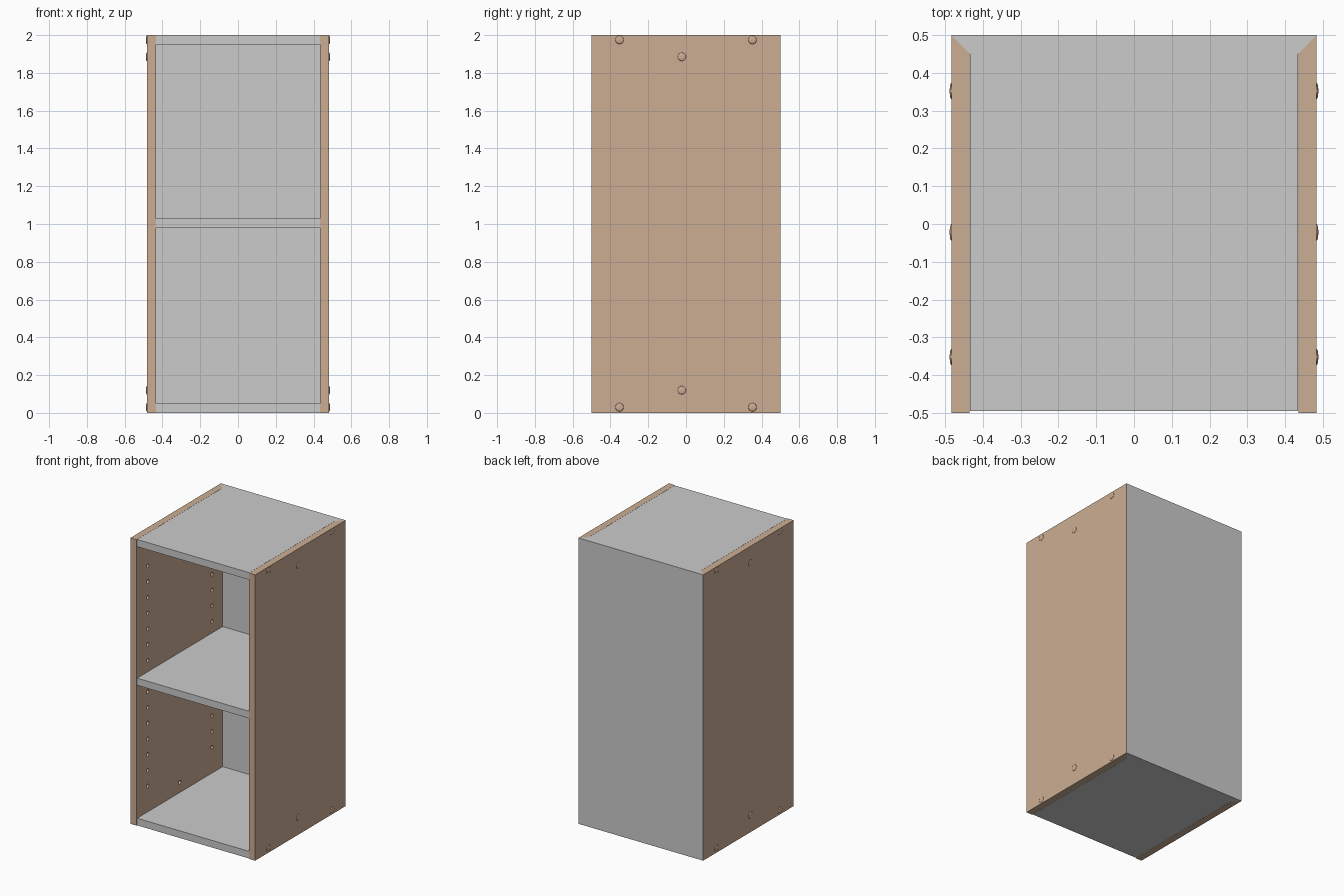
import bpy, bmesh, math
from mathutils import Matrix

if "Cube" in bpy.data.objects:
    bpy.data.objects.remove(bpy.data.objects["Cube"])


def material(name, rgb):
    m = bpy.data.materials.new(name)
    m.diffuse_color = (*rgb, 1)
    m.use_nodes = True
    m.node_tree.nodes["Principled BSDF"].inputs["Base Color"].default_value = m.diffuse_color
    return m


WOOD = material("light_wood", (0.60, 0.42, 0.295))
GREY = material("pale_grey", (0.60, 0.60, 0.60))

OUT, INN = 0.483, 0.435        # outer and inner half widths
Y0, Y1, YB = -0.5, 0.45, 0.5   # front, inner back, outer back
MID = -0.022                   # middle of the inner depth


def add_object(name, bm, mat):
    bmesh.ops.recalc_face_normals(bm, faces=bm.faces)
    me = bpy.data.meshes.new(name)
    bm.to_mesh(me)
    bm.free()
    me.materials.append(mat)
    ob = bpy.data.objects.new(name, me)
    bpy.context.collection.objects.link(ob)
    return ob


def board(name, outline, z0, z1, mat):
    """Extrude a plan outline from z0 to z1."""
    bm = bmesh.new()
    face = bm.faces.new([bm.verts.new((x, y, z0)) for x, y in outline])
    top = bmesh.ops.extrude_face_region(bm, geom=[face])["geom"]
    verts = [v for v in top if isinstance(v, bmesh.types.BMVert)]
    bmesh.ops.translate(bm, vec=(0, 0, z1 - z0), verts=verts)
    return add_object(name, bm, mat)


# back panel with mitred edges
board("back_panel", [(-INN, Y1), (INN, Y1), (OUT, YB), (-OUT, YB)], 0, 2, GREY)

# bottom, shelf and top boards
W = INN - 0.001
plan = [(-W, -0.495), (W, -0.495), (W, Y1), (-W, Y1)]
for name, z in (("bottom_board", 0), ("middle_shelf", 0.98), ("top_board", 1.95)):
    board(name, plan, z, z + 0.05, GREY)

# positions of the shelf pin holes and the bolts, as (y, z)
bolts = [(y, z) for z in (0.03, 1.975) for y in (-0.352, 0.352)]
bolts += [(MID, 0.12), (MID, 1.885)]
holes = [(MID + s * 0.355, 1 + 0.11 * k) for s in (-1, 1) for k in range(-7, 8)]
holes += bolts[4:]

for side, s in (("left", -1), ("right", 1)):
    # side panel with mitred back edge
    panel = board(side + "_panel",
                  [(s * OUT, Y0), (s * INN, Y0), (s * INN, Y1), (s * OUT, YB)],
                  0, 2, WOOD)

    # blind pin holes in the inner face
    bm = bmesh.new()
    for y, z in holes:
        place = Matrix.Translation((s * INN, y, z)) @ Matrix.Rotation(math.pi / 2, 4, "Y")
        bmesh.ops.create_cone(bm, cap_ends=True, segments=16, radius1=0.013,
                              radius2=0.013, depth=0.06, matrix=place)
    cutter = add_object(side + "_hole_cutter", bm, WOOD)
    cutter.hide_render = True
    cutter.hide_viewport = True
    cut = panel.modifiers.new("pin_holes", "BOOLEAN")
    cut.operation, cut.solver, cut.object = "DIFFERENCE", "EXACT", cutter

    # shallow domed bolt heads on the outer face
    bm = bmesh.new()
    for y, z in bolts:
        place = Matrix.Translation((s * OUT, y, z)) @ Matrix.Diagonal((0.005, 0.022, 0.022, 1)) \
            @ Matrix.Rotation(math.pi / 2, 4, "Y")
        bmesh.ops.create_uvsphere(bm, u_segments=20, v_segments=10, radius=1, matrix=place)
    for f in bm.faces:
        f.smooth = True
    add_object(side + "_bolt_heads", bm, WOOD)
